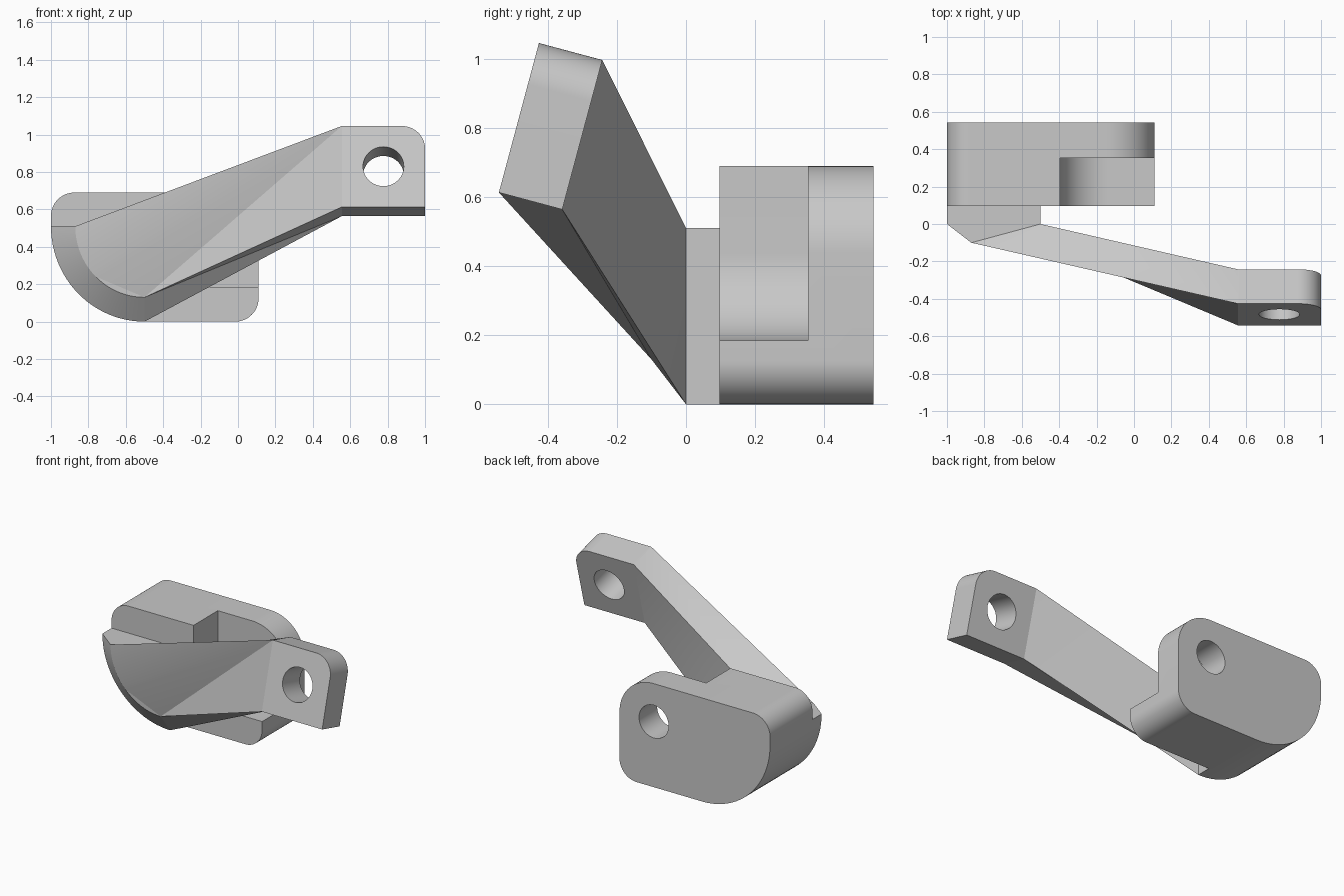
import bpy, bmesh
from math import pi, sin, cos, radians
from mathutils import Matrix, Vector

cube = bpy.data.objects.get("Cube")
if cube:
    bpy.data.objects.remove(cube, do_unlink=True)

grey = bpy.data.materials.new("light_grey")
grey.use_nodes = True
grey.diffuse_color = (0.58, 0.58, 0.58, 1)
grey.node_tree.nodes["Principled BSDF"].inputs["Base Color"].default_value = (0.58, 0.58, 0.58, 1)


def arc(cx, cz, r, start, end, n=24):
    """Points on an arc, angles in degrees."""
    angles = [radians(start + (end - start) * i / n) for i in range(n + 1)]
    return [(cx + r * cos(a), cz + r * sin(a)) for a in angles]


def add_object(name, bm):
    bmesh.ops.recalc_face_normals(bm, faces=bm.faces)
    mesh = bpy.data.meshes.new(name)
    bm.to_mesh(mesh)
    bm.free()
    mesh.materials.append(grey)
    obj = bpy.data.objects.new(name, mesh)
    bpy.context.collection.objects.link(obj)
    return obj


def prism(name, profile, y0, y1):
    """Extrude an x-z profile along y."""
    bm = bmesh.new()
    face = bm.faces.new([bm.verts.new((x, y0, z)) for x, z in profile])
    new = bmesh.ops.extrude_face_region(bm, geom=[face])["geom"]
    moved = [v for v in new if isinstance(v, bmesh.types.BMVert)]
    bmesh.ops.translate(bm, verts=moved, vec=(0, y1 - y0, 0))
    return add_object(name, bm)


def hull(name, points):
    bm = bmesh.new()
    for p in points:
        bm.verts.new(p)
    result = bmesh.ops.convex_hull(bm, input=bm.verts)
    inside = {g for g in result["geom_interior"] if isinstance(g, bmesh.types.BMVert)}
    bmesh.ops.delete(bm, geom=list(inside), context="VERTS")
    bmesh.ops.dissolve_limit(bm, angle_limit=radians(0.3), verts=bm.verts, edges=bm.edges)
    return add_object(name, bm)


def activate(obj):
    bpy.ops.object.select_all(action="DESELECT")
    obj.select_set(True)
    bpy.context.view_layer.objects.active = obj


def cut(obj, cutter):
    mod = obj.modifiers.new("cut", "BOOLEAN")
    mod.operation = "DIFFERENCE"
    mod.solver = "EXACT"
    mod.object = cutter
    activate(obj)
    bpy.ops.object.modifier_apply(modifier=mod.name)
    bpy.data.objects.remove(cutter, do_unlink=True)


def smooth(obj):
    activate(obj)
    bpy.ops.object.shade_smooth_by_angle(angle=radians(30))


LEFT, RIGHT, TOP = -1.0, 0.11, 0.69
R, HOLE = 0.125, 0.109
AX, AZ = -0.5, 0.51                 # corner of the arm root
PX, PZ, CLEAR = -0.143, 0.437, 0.253  # pivot hole and clearance radius
FRONT, STEP, BACK = 0.097, 0.353, 0.543


def quarter(inset):
    """Quarter arc of the arm root, from its side to its bottom."""
    return [(AX + (0.5 - inset) * cos(a), AZ + (AZ - inset) * sin(a))
            for a in [pi + i * pi / 48 for i in range(25)]]


# Mounting block: big arc below, pivot-centred corner above
block = prism("mounting_block",
              arc(LEFT + R, TOP - R, R, 90, 180) + quarter(0)
              + arc(RIGHT - R, R, R, -90, 0)
              + arc(PX, PZ, CLEAR, 0, 90), FRONT, BACK)

# Clearance notch around the pivot, open to the top and one side
cut(block, prism("notch_cutter",
                 [(0.3, 0.9), (PX - CLEAR, 0.9)] + arc(PX, PZ, CLEAR, 180, 270)
                 + [(0.3, PZ - CLEAR)], 0, STEP))
cut(block, prism("pivot_cutter", arc(PX, PZ, HOLE, 0, 352.5, 47), 0.2, 0.7))
smooth(block)


def section(y, inset):
    return [(x, y, z) for x, z in quarter(inset)]


# Arm root with a bevelled curved rim
rim = section(-0.10, 0.13)
root = hull("arm_root", section(FRONT, 0) + section(0, 0) + rim
            + [(AX, y, AZ) for y in (FRONT, 0, -0.10)])
smooth(root)

# Tilted end tab with one rounded corner and a hole
TX, W, H, T = 0.555, 0.445, 0.448, 0.19
tilt = Matrix.Translation((TX + W / 2, -0.392, 0.805)) @ Matrix.Rotation(radians(-15), 4, "X")
w, h, t = W / 2, H / 2, T / 2
tab = prism("end_tab",
            [(-w, h), (-w, -h), (w, -h)] + arc(w - R, h - R, R, 0, 90), -t, t)
cut(tab, prism("tab_hole_cutter", arc(0, 0, HOLE, 0, 352.5, 47), -0.3, 0.3))
tab.data.transform(tilt)
smooth(tab)

# Tapering arm, twisting from the curved root to the tab
bm = bmesh.new()
rim = [bm.verts.new(p) for p in rim]
side, heel = rim[0], rim[-1]
top_in, low_in = bm.verts.new((AX, 0, AZ)), bm.verts.new((AX, 0, 0))
front_low, front_top, back_low, back_top = [
    bm.verts.new(tilt @ Vector((-w, sy * t, sz * h))) for sy in (-1, 1) for sz in (-1, 1)]
half = len(rim) // 2
faces = [
    # front
    (rim[half], heel, front_top), rim[half:], (heel, front_low, front_top),
    # underside
    (heel, back_low, front_low), (heel, low_in, back_low),
    # back
    (low_in, top_in, back_low), (top_in, back_top, back_low),
    # top
    (side, top_in, front_top), (top_in, back_top, front_top),
    # ends
    (front_top, front_low, back_low, back_top), (top_in, heel, low_in)]
faces += [(front_top, a, b) for a, b in zip(rim[:half], rim[1:half + 1])]
faces += [(top_in, a, b) for a, b in zip(rim, rim[1:])]
for f in faces:
    bm.faces.new(f)
arm = add_object("arm", bm)
smooth(arm)
